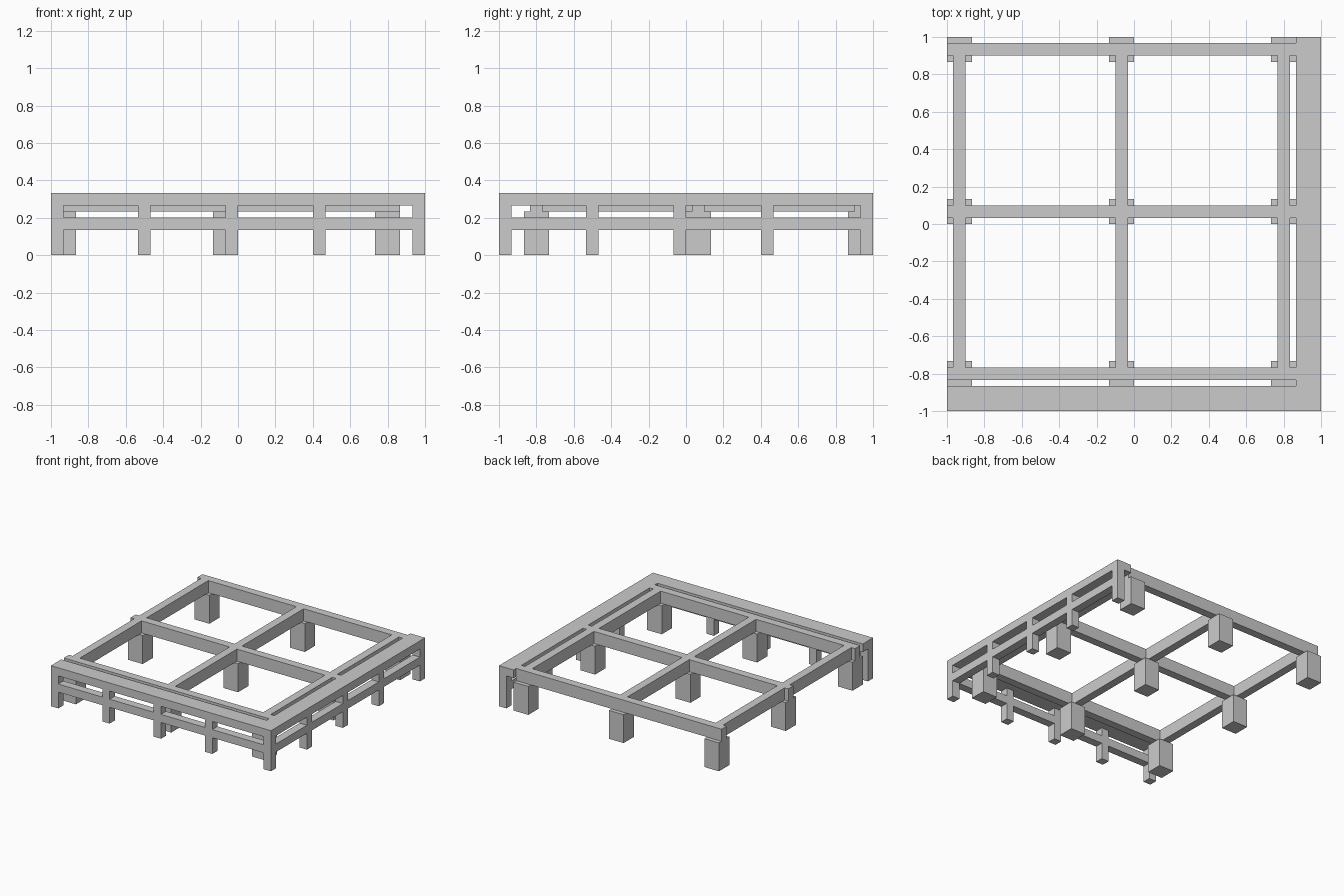
import bpy, bmesh

if "Cube" in bpy.data.objects:
    bpy.data.objects.remove(bpy.data.objects["Cube"])

U = 1 / 15  # thickness of a slim timber


def prism(name, outline, z0, z1):
    """Extrude a flat outline (counter-clockwise) from z0 up to z1."""
    bm = bmesh.new()
    base = bm.faces.new([bm.verts.new((x, y, z0)) for x, y in outline])
    top = bmesh.ops.extrude_face_region(bm, geom=[base], use_keep_orig=True)["geom"]
    for v in top:
        if isinstance(v, bmesh.types.BMVert):
            v.co.z = z1
    bmesh.ops.recalc_face_normals(bm, faces=bm.faces)
    mesh = bpy.data.meshes.new(name)
    bm.to_mesh(mesh)
    bm.free()
    obj = bpy.data.objects.new(name, mesh)
    bpy.context.collection.objects.link(obj)
    return obj


def box(name, x0, x1, y0, y1, z0, z1):
    return prism(name, [(x0, y0), (x1, y0), (x1, y1), (x0, y1)], z0, z1)


# thick foundation posts in a 3 x 3 grid
POST_TOP, TOP = 3.5 * U, 5 * U
post_x = [-1, -2 * U, 11 * U]
post_y = [-13 * U, 0, 13 * U]
for x in post_x:
    for y in post_y:
        box("foundation_post", x, x + 2 * U, y, y + 2 * U, 0, POST_TOP)

# long beams running along x, centred over the posts
beam_y = [y + U / 2 for y in post_y]
for y in beam_y:
    box("long_beam", -1, 13 * U, y, y + U, POST_TOP, TOP)

# cross beams fitted between the long beams
for x in post_x:
    for ya, yb in zip(beam_y, beam_y[1:]):
        box("cross_beam", x + U / 2, x + 1.5 * U, ya + U, yb, POST_TOP, TOP)

# wide L-shaped top rail along the front and right sides
prism("railing_top", [(-1, -1), (1, -1), (1, 1), (1 - 2 * U, 1),
                      (1 - 2 * U, -1 + 2 * U), (-1, -1 + 2 * U)], 4 * U, TOP)

# railing posts and the lower rails between them
starts = [-1, -8 * U, -U, 6 * U, 14 * U]
for s in starts:
    box("front_railing_post", s, s + U, -1, -1 + U, 0, 4 * U)
for s in starts[1:]:
    box("right_railing_post", 1 - U, 1, s, s + U, 0, 4 * U)
for a, b in zip(starts, starts[1:]):
    box("front_lower_rail", a + U, b, -1, -1 + U, 2 * U, 3 * U)
    box("right_lower_rail", 1 - U, 1, a + U, b, 2 * U, 3 * U)
